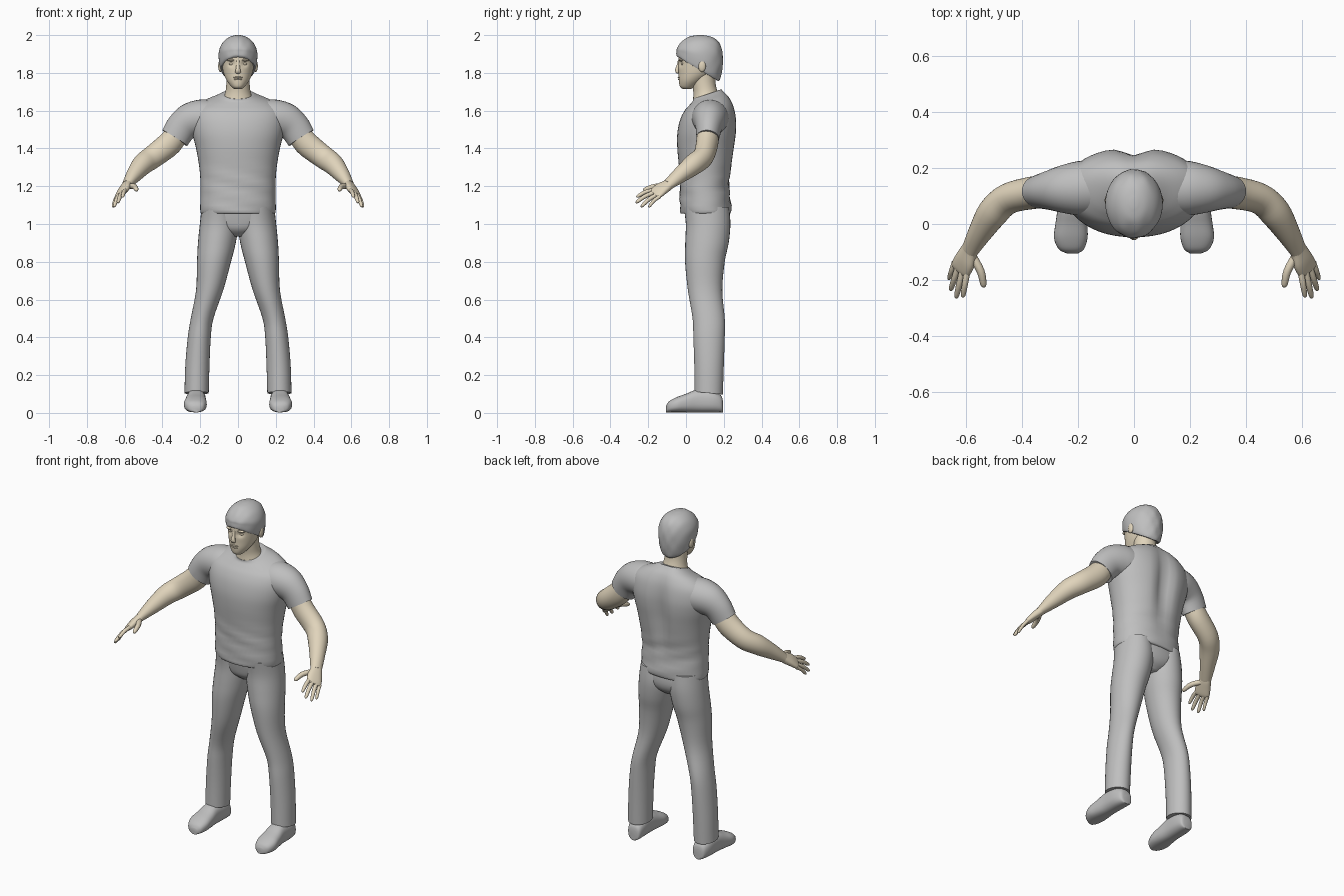
import bpy
import bmesh
from math import sin, cos, pi, exp, radians, copysign
from mathutils import Vector

default_cube = bpy.data.objects.get("Cube")
if default_cube:
    bpy.data.objects.remove(default_cube, do_unlink=True)


def make_material(name, red, green, blue):
    material = bpy.data.materials.new(name)
    material.use_nodes = True
    colour = (red, green, blue, 1)
    material.diffuse_color = colour
    material.node_tree.nodes["Principled BSDF"].inputs["Base Color"].default_value = colour
    return material


grey = make_material("plain grey", .52, .52, .52)
skin = make_material("warm skin", .75, .66, .5)


def finish(name, bm, material, mirrored):
    """Turn a bmesh into a smooth object, optionally mirrored across x."""
    bmesh.ops.recalc_face_normals(bm, faces=bm.faces)
    mesh = bpy.data.meshes.new(name)
    bm.to_mesh(mesh)
    bm.free()
    mesh.materials.append(material)
    obj = bpy.data.objects.new(name, mesh)
    bpy.context.collection.objects.link(obj)
    bpy.ops.object.select_all(action='DESELECT')
    obj.select_set(True)
    bpy.context.view_layer.objects.active = obj
    bpy.ops.object.shade_smooth_by_angle(angle=radians(50))
    if mirrored:
        modifier = obj.modifiers.new("mirror", 'MIRROR')
        modifier.use_mirror_merge = False
    return obj


def spline(a, b, c, d, t):
    return b + (c - a) * (t / 2) + (a * 2 - b * 5 + c * 4 - d) * (t * t / 2) \
        + (b * 3 - a - c * 3 + d) * (t ** 3 / 2)


def loft(name, sections, material, mirrored=False, power=2, sides=32, steps=4, shape=None):
    """Skin smooth rounded rings; each section is (centre, half axis, half axis)."""
    padded = [sections[0]] + sections + [sections[-1]]
    dense = []
    for i in range(len(sections) - 1):
        for s in range(steps):
            dense.append([spline(*vs, s / steps) for vs in zip(*padded[i:i + 4])])
    dense.append(sections[-1])
    bm = bmesh.new()
    rings = []
    for centre, u, v in dense:
        ring = []
        for k in range(sides):
            angle = 2 * pi * k / sides
            p = copysign(abs(cos(angle)) ** (2 / power), cos(angle))
            q = copysign(abs(sin(angle)) ** (2 / power), sin(angle))
            point = centre + u * p + v * q
            ring.append(bm.verts.new(shape(point) if shape else point))
        rings.append(ring)
    for low, high in zip(rings, rings[1:]):
        for k in range(sides):
            n = (k + 1) % sides
            bm.faces.new((low[k], low[n], high[n], high[k]))
    bm.faces.new(rings[0])
    bm.faces.new(rings[-1])
    return finish(name, bm, material, mirrored)


def stack(name, rows, material, **options):
    """Rows of z, centre x, centre y, half width, half depth, backward tilt."""
    sections = [(Vector((x, y, z)), Vector((w, 0, 0)), Vector((0, d, d * tilt)))
                for z, x, y, w, d, tilt in rows]
    return loft(name, sections, material, **options)


def limb(name, rows, material, side, **options):
    """Rows of x, y, z, half width, half thickness along a path."""
    points = [Vector(row[:3]) for row in rows]
    sections = []
    for i, row in enumerate(rows):
        along = (points[min(i + 1, len(rows) - 1)] - points[max(i - 1, 0)]).normalized()
        across = (side - along * side.dot(along)).normalized()
        sections.append((points[i], across * row[3], along.cross(across) * row[4]))
    return loft(name, sections, material, **options)


def blob(name, centre, radii, material, mirrored=False):
    bm = bmesh.new()
    bmesh.ops.create_uvsphere(bm, u_segments=20, v_segments=12, radius=1)
    bmesh.ops.scale(bm, vec=radii, verts=bm.verts)
    bmesh.ops.translate(bm, vec=centre, verts=bm.verts)
    return finish(name, bm, material, mirrored)


# Shirt, with a spine groove and soft cloth folds
def drape(p):
    if p.y > .15:
        p.y -= .035 * exp(-(p.x / .045) ** 2) * exp(-((p.z - 1.45) / .2) ** 2)
    fold = exp(-((p.z - 1.16) / .1) ** 2)
    p.y += .005 * fold * sin(p.z * 70 + p.x * 18)
    return p


stack("shirt_body", [
    (1.055, 0, .105, .192, .128, 0), (1.075, 0, .105, .2, .137, 0),
    (1.2, 0, .1, .198, .133, 0), (1.3, 0, .105, .205, .142, 0),
    (1.4, 0, .108, .222, .154, 0), (1.48, 0, .113, .242, .159, 0),
    (1.55, 0, .12, .25, .152, 0), (1.61, 0, .125, .235, .133, .08),
    (1.65, 0, .125, .18, .108, .2), (1.675, 0, .12, .115, .085, .3),
    (1.688, 0, .115, .083, .078, .33)], grey, power=2.15, sides=48, shape=drape)

limb("shirt_sleeves", [
    (.13, .13, 1.555, .1, .1), (.2, .127, 1.56, .097, .098),
    (.255, .124, 1.545, .085, .093), (.3, .12, 1.51, .07, .083),
    (.335, .115, 1.455, .06, .078)], grey, Vector((0, 1, 0)), mirrored=True)

# Trousers
stack("trouser_hips", [
    (1.1, 0, .105, .185, .118, 0), (1.02, 0, .115, .195, .115, 0),
    (.97, 0, .115, .13, .1, 0), (.935, 0, .115, .04, .06, 0)], grey, power=2.2)

stack("trouser_legs", [
    (1.09, .1, .108, .092, .12, 0), (1, .1, .117, .102, .118, 0),
    (.9, .112, .111, .1, .115, 0), (.8, .127, .1, .09, .105, 0),
    (.65, .15, .101, .072, .091, 0), (.5, .19, .12, .06, .085, 0),
    (.4, .205, .122, .061, .083, 0), (.25, .215, .122, .064, .078, 0),
    (.105, .219, .12, .064, .075, -.1)], grey, mirrored=True)

# Shoes, lofted from heel to toe with flat soles
shoe_rows = [
    (.195, .215, .024, .06), (.185, .216, .04, .09), (.14, .22, .05, .115),
    (.06, .222, .051, .12), (0, .224, .057, .098), (-.05, .226, .06, .08),
    (-.09, .224, .045, .058), (-.105, .22, .02, .035)]
loft("shoes", [(Vector((x, y, h / 2 + .003)), Vector((w, 0, 0)), Vector((0, 0, h / 2)))
               for y, x, w, h in shoe_rows], grey, mirrored=True, power=2.5)

# Arms and hands
palm_side = Vector((.05, .035, -.035))
limb("arms", [
    (.3, .117, 1.51, .055, .06), (.36, .112, 1.428, .058, .066),
    (.45, .09, 1.356, .055, .061), (.505, .04, 1.315, .055, .056),
    (.55, -.03, 1.26, .043, .042), (.582, -.085, 1.216, .034, .027),
    (.588, -.095, 1.208, .033, .024)], skin, palm_side, mirrored=True)

limb("palms", [
    (.58, -.08, 1.22, .03, .022), (.588, -.095, 1.207, .033, .023),
    (.603, -.13, 1.186, .042, .021), (.618, -.158, 1.164, .043, .016),
    (.623, -.17, 1.156, .036, .01)], skin, palm_side, mirrored=True, power=2.4)

digits = {
    "index_fingers": ((.596, -.168, 1.18), (.612, -.262, 1.142), .0115),
    "middle_fingers": ((.612, -.163, 1.168), (.636, -.265, 1.112), .012),
    "ring_fingers": ((.628, -.152, 1.156), (.656, -.238, 1.09), .0115),
    "little_fingers": ((.642, -.138, 1.146), (.662, -.198, 1.088), .01),
    "thumbs": ((.58, -.11, 1.202), (.537, -.226, 1.178), .015)}
for name, (root, tip, radius) in digits.items():
    root, tip = Vector(root), Vector(tip)
    rows = []
    for t, scale in ((0, 1), (.5, .95), (.9, .75), (1, .25)):
        point = root.lerp(tip, t) + Vector((0, 0, .008 * sin(pi * t)))
        if name == "thumbs":
            point.x -= .01 * sin(pi * t)
        rows.append((*point, radius * scale, radius * scale))
    limb(name, rows, skin, palm_side, mirrored=True, sides=14)

# Neck and head, with pressed-in eye sockets
stack("neck", [
    (1.63, 0, .115, .095, .08, 0), (1.69, 0, .105, .069, .066, 0),
    (1.74, 0, .095, .062, .062, 0), (1.8, 0, .09, .062, .065, 0)], skin)


def press_sockets(p):
    if p.y < .03:
        p.y += .012 * exp(-((abs(p.x) - .034) / .016) ** 2 - ((p.z - 1.848) / .014) ** 2)
    return p


stack("head", [
    (1.715, 0, .005, .02, .022, 0), (1.728, 0, .01, .036, .042, 0),
    (1.76, 0, .03, .06, .068, 0), (1.8, 0, .055, .077, .094, 0),
    (1.85, 0, .07, .086, .111, 0), (1.9, 0, .075, .09, .112, 0),
    (1.95, 0, .075, .075, .095, 0), (1.98, 0, .075, .04, .05, 0)],
    skin, sides=64, steps=6, shape=press_sockets)

# Facial features
limb("nose", [
    (0, -.036, 1.868, .008, .006), (0, -.041, 1.84, .009, .008),
    (0, -.047, 1.815, .013, .011), (0, -.045, 1.803, .015, .008),
    (0, -.04, 1.798, .008, .004)], skin, Vector((1, 0, 0)), sides=20)
blob("upper_lip", (0, -.034, 1.776), (.025, .01, .005), skin)
blob("lower_lip", (0, -.032, 1.766), (.021, .01, .006), skin)
blob("chin", (0, -.02, 1.737), (.023, .014, .015), skin)
blob("eyes", (.034, -.014, 1.847), (.014, .011, .007), skin, True)
blob("brows", (.034, -.024, 1.868), (.025, .014, .007), skin, True)
blob("ears", (.094, .085, 1.836), (.011, .02, .031), skin, True)


# Hair cap, lower at the nape than at the fringe
def tousle(p):
    p.y += .002 * sin(p.x * 110) * sin(p.z * 60)
    return p


stack("hair", [
    (1.822, 0, .062, .09, .11, -.6), (1.835, 0, .066, .096, .117, -.52),
    (1.875, 0, .072, .102, .122, -.32), (1.92, 0, .073, .1, .12, -.1),
    (1.962, 0, .074, .08, .1, 0), (1.99, 0, .075, .046, .062, 0),
    (2, 0, .075, .012, .016, 0)], grey, sides=48, shape=tousle)
